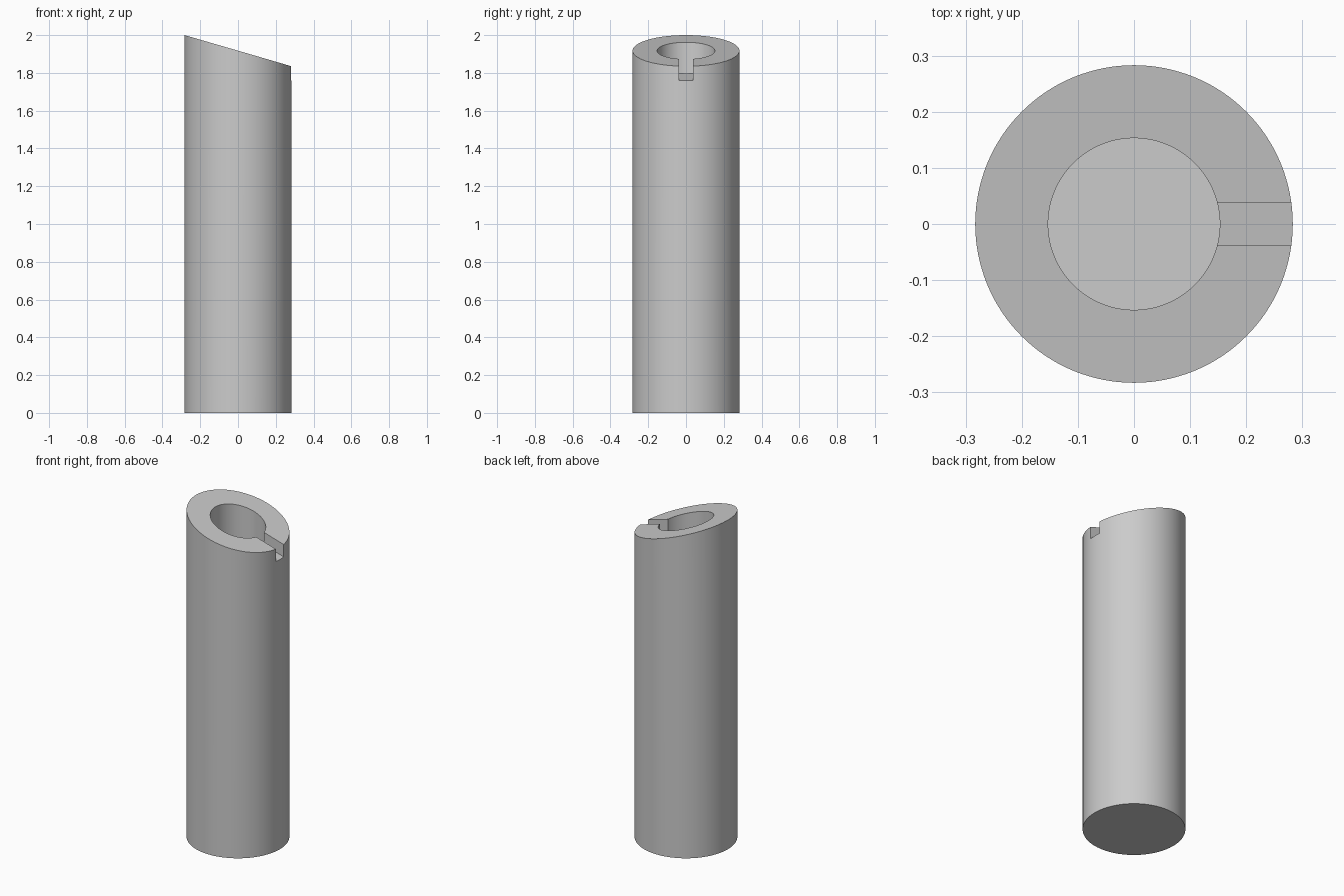
import bpy, bmesh, math

if "Cube" in bpy.data.objects:
    bpy.data.objects.remove(bpy.data.objects["Cube"])

R, BORE, SEGS = 0.283, 0.153, 128
FLOOR = 0.13          # thickness of the closed base
SLOT_W, SLOT_D = 0.074, 0.075


def top_z(x):
    """Height of the slanted rim plane."""
    return 1.9175 - x * 0.0825 / R


def make(name, bm):
    mesh = bpy.data.meshes.new(name)
    bm.to_mesh(mesh)
    bm.free()
    obj = bpy.data.objects.new(name, mesh)
    bpy.context.collection.objects.link(obj)
    return obj


def cylinder(name, radius, z0, z1):
    """Upright cylinder; z1 is a function of x, so the top may slant."""
    bm = bmesh.new()
    bmesh.ops.create_cone(bm, cap_ends=True, segments=SEGS,
                          radius1=radius, radius2=radius, depth=2)
    for v in bm.verts:
        v.co.z = z1(v.co.x) if v.co.z > 0 else z0
    return make(name, bm)


# Solid column with slanted top
column = cylinder("hollow_column", R, 0, top_z)

# Central bore
bore = cylinder("bore_cutter", BORE, FLOOR, lambda x: 2.3)

# Channel through the low side of the rim, its floor parallel to the rim
bm = bmesh.new()
bmesh.ops.create_cube(bm, size=1)
for v in bm.verts:
    v.co.x = 0.4 if v.co.x > 0 else 0.02
    v.co.y *= SLOT_W
    v.co.z = 2.2 if v.co.z > 0 else top_z(v.co.x) - SLOT_D
slot = make("slot_cutter", bm)

bpy.context.view_layer.objects.active = column
column.select_set(True)
for cutter in (bore, slot):
    cutter.hide_render = True
    mod = column.modifiers.new("cut", 'BOOLEAN')
    mod.operation, mod.solver, mod.object = 'DIFFERENCE', 'EXACT', cutter
    bpy.ops.object.modifier_apply(modifier=mod.name)
    bpy.data.objects.remove(cutter)

# Plain grey finish
grey = bpy.data.materials.new("grey")
grey.diffuse_color = (0.6, 0.6, 0.6, 1)
grey.use_nodes = True
grey.node_tree.nodes["Principled BSDF"].inputs["Base Color"].default_value = grey.diffuse_color
column.data.materials.clear()
column.data.materials.append(grey)
bpy.ops.object.shade_smooth_by_angle(angle=math.radians(30))
